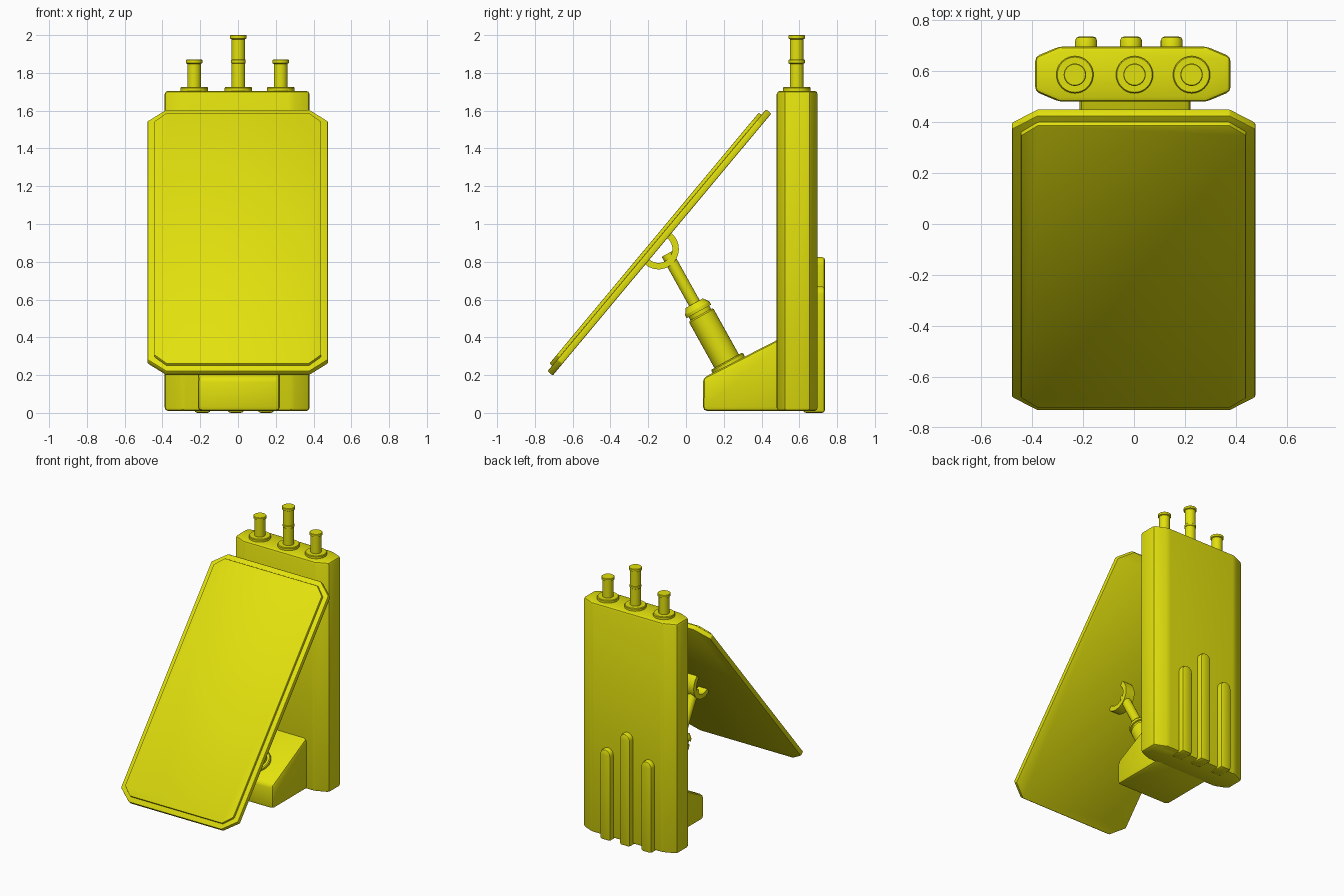
import bpy, bmesh, math
from mathutils import Matrix, Vector

if "Cube" in bpy.data.objects:
    bpy.data.objects.remove(bpy.data.objects["Cube"])

yellow = bpy.data.materials.new("yellow")
yellow.diffuse_color = (0.76, 0.75, 0.004, 1)
yellow.use_nodes = True
yellow.node_tree.nodes["Principled BSDF"].inputs["Base Color"].default_value = yellow.diffuse_color


def frame(a, b, c, o=(0, 0, 0)):
    """Matrix with local axes a, b, c and origin o."""
    m = Matrix((a, b, c)).transposed().to_4x4()
    m.translation = Vector(o)
    return m


X, Y, Z = Vector((1, 0, 0)), Vector((0, 1, 0)), Vector((0, 0, 1))


def finish(name, bm, m):
    bm.transform(m)
    bmesh.ops.recalc_face_normals(bm, faces=bm.faces)
    me = bpy.data.meshes.new(name)
    bm.to_mesh(me)
    bm.free()
    me.materials.append(yellow)
    ob = bpy.data.objects.new(name, me)
    bpy.context.collection.objects.link(ob)
    bpy.ops.object.select_all(action='DESELECT')
    ob.select_set(True)
    bpy.context.view_layer.objects.active = ob
    bpy.ops.object.shade_smooth_by_angle(angle=math.radians(32))
    return ob


def prism(name, pts, c0, c1, m, bevel=0.0, segs=2):
    """Extrude a 2D outline from c0 to c1 and round its sharp edges."""
    bm = bmesh.new()
    f = bm.faces.new([bm.verts.new((a, b, c0)) for a, b in pts])
    ext = bmesh.ops.extrude_face_region(bm, geom=[f], use_keep_orig=True)
    for v in ext["geom"]:
        if isinstance(v, bmesh.types.BMVert):
            v.co.z = c1
    bmesh.ops.recalc_face_normals(bm, faces=bm.faces)
    if bevel:
        edges = [e for e in bm.edges if e.calc_face_angle(0) > math.radians(20)]
        bmesh.ops.bevel(bm, geom=edges, offset=bevel, segments=segs,
                        profile=0.5, affect='EDGES', clamp_overlap=True)
    return finish(name, bm, m)


def lathe(name, prof, m, n=32):
    """Turn (radius, height) points around the local z axis."""
    bm = bmesh.new()
    rings = [[bm.verts.new((r * math.cos(2 * math.pi * i / n),
                            r * math.sin(2 * math.pi * i / n), h))
              for i in range(n)] for r, h in prof]
    for p, q in zip(rings, rings[1:]):
        for i in range(n):
            j = (i + 1) % n
            bm.faces.new((p[i], p[j], q[j], q[i]))
    bm.faces.new(rings[0])
    bm.faces.new(rings[-1])
    return finish(name, bm, m)


def octagon(x0, x1, y0, y1, cx, cy):
    return [(x0 + cx, y0), (x1 - cx, y0), (x1, y0 + cy), (x1, y1 - cy),
            (x1 - cx, y1), (x0 + cx, y1), (x0, y1 - cy), (x0, y0 + cy)]


# Tall body with chamfered corners
prism("tower", octagon(-0.388, 0.379, 0.48, 0.697, 0.095, 0.04), 0.01, 1.705,
      frame(X, Y, Z), 0.018)

# Sloped foot in front of the tower
prism("foot", [(0.09, 0.01), (0.53, 0.01), (0.53, 0.41), (0.09, 0.185)],
      -0.213, 0.222, frame(Y, Z, X), 0.022)

# Rounded ribs on the back
for i, (x, top) in enumerate([(-0.188, 0.67), (-0.012, 0.825), (0.148, 0.67)]):
    w = 0.043
    arch = [(x + w * math.cos(math.pi * k / 12),
             top - w + w * math.sin(math.pi * k / 12)) for k in range(13)]
    prism("back_rib_%d" % (i + 1), [(x - w, 0), (x + w, 0)] + arch,
          -0.736, -0.62, frame(X, Z, -Y), 0.016)

# Connector posts on top
for i, (x, top) in enumerate([(-0.232, 1.87), (0.002, 2.0), (0.226, 1.87)]):
    prof = [(0.073, 1.69), (0.073, 1.72), (0.069, 1.725), (0.036, 1.725),
            (0.036, top - 0.022), (0.044, top - 0.018), (0.044, top - 0.003),
            (0.041, top)]
    if i == 1:  # ring part-way up the tall post
        prof[4:4] = [(0.036, 1.85), (0.039, 1.853), (0.039, 1.867), (0.036, 1.87)]
    lathe("top_post_%d" % (i + 1), prof, Matrix.Translation((x, 0.586, 0)))

# Tilting strut
d = Vector((0, -0.486, 0.874)).normalized()
strut = frame(X, d.cross(X), d, (0, 0.225, 0.256))
lathe("strut", [(0.096, -0.03), (0.096, 0.014), (0.09, 0.02), (0.074, 0.02),
                (0.074, 0.295), (0.068, 0.302), (0.062, 0.302), (0.062, 0.322),
                (0.074, 0.322), (0.074, 0.34), (0.052, 0.372), (0.032, 0.372),
                (0.032, 0.67)], strut)

# Tilted panel: backing slab and raised face
u = Vector((0, 0.641, 0.768)).normalized()
n = Vector((0, -u.z, u.y))
tilt = frame(X, u, n, (0, -0.127, 0.891))
prism("panel_slab", octagon(-0.479, 0.476, -0.903, 0.903, 0.1, 0.08),
      0, 0.036, tilt, 0.006)
prism("panel_face", octagon(-0.443, 0.440, -0.865, 0.865, 0.065, 0.06),
      0.02, 0.054, tilt, 0.004)

# Half-ring bracket holding the panel
arc = [math.pi * k / 20 for k in range(21)]
ring = ([(0.108 * math.cos(a), 0.108 * math.sin(a)) for a in arc] +
        [(0.074 * math.cos(a), 0.074 * math.sin(a)) for a in reversed(arc)])
prism("ring_bracket", ring, -0.036, 0.036,
      frame(u, -n, X, (0, -0.146, 0.868)))
